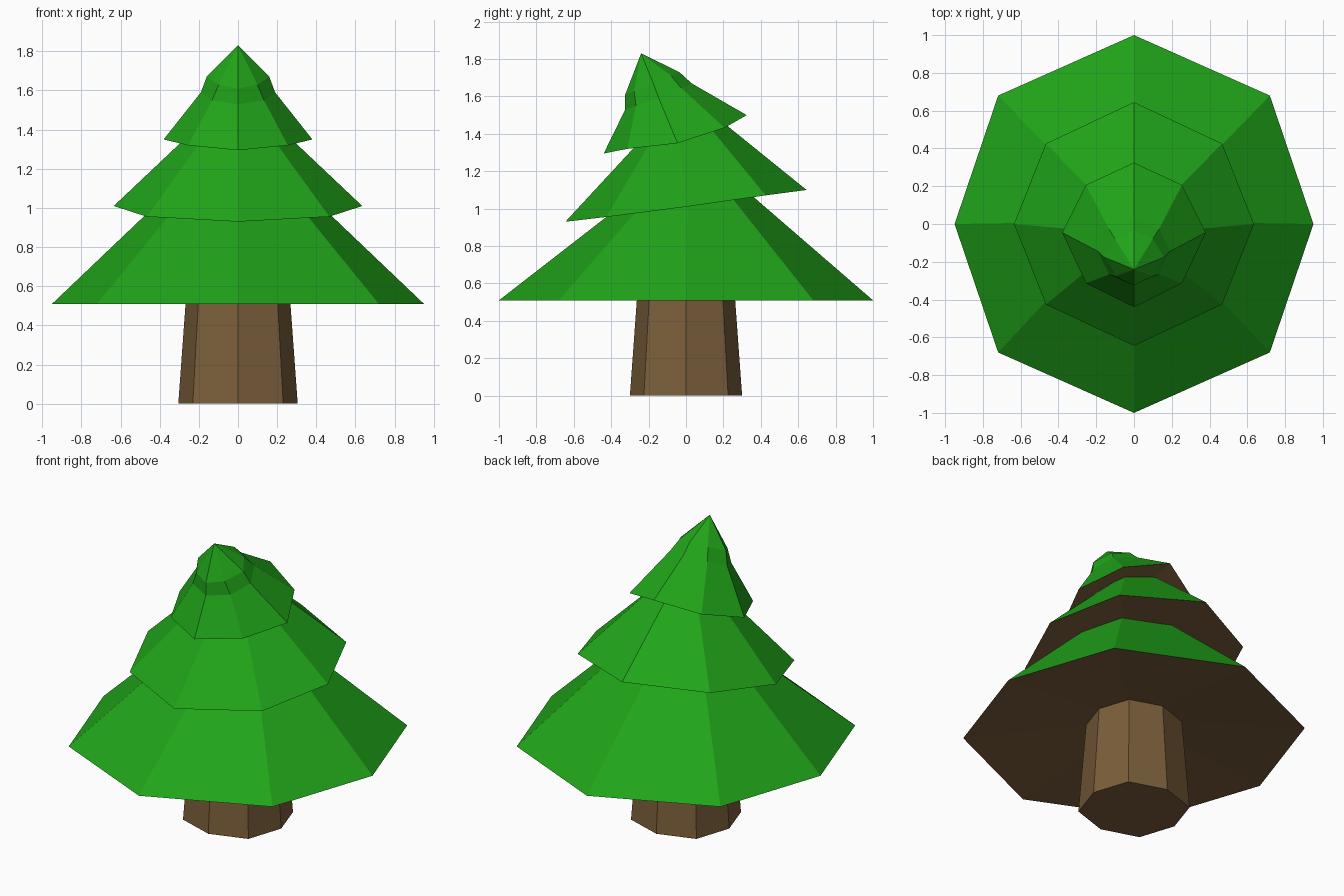
import bpy, bmesh

if "Cube" in bpy.data.objects:
    bpy.data.objects.remove(bpy.data.objects["Cube"])


def material(name, rgb):
    m = bpy.data.materials.new(name)
    m.diffuse_color = (*rgb, 1)
    m.use_nodes = True
    m.node_tree.nodes["Principled BSDF"].inputs["Base Color"].default_value = m.diffuse_color
    return m


GREEN = material("needles", (0.0145, 0.375, 0.0098))
BROWN = material("bark", (0.195, 0.112, 0.043))


def ring(front, side, back, kx=0.757, ky=0.68, kz=0.68):
    """Eight-sided loop from front (y, z), side (x, y, z) and back (y, z).
    kx, ky, kz place the in-between corners."""
    x, y, z = side

    def corner(end, sign):
        return (sign * kx * x, y + ky * (end[0] - y), z + kz * (end[1] - z))

    return [(0, *front), corner(front, 1), (x, y, z), corner(back, 1),
            (0, *back), corner(back, -1), (-x, y, z), corner(front, -1)]


def loft(name, rings, mats, apex=None, hollow=None):
    """Joins the rings upward; the underside takes the last material
    and rises to the hollow point if one is given."""
    bm = bmesh.new()
    loops = [[bm.verts.new(p) for p in ring(*r)] for r in rings]

    def fan(loop, point):
        tip = bm.verts.new(point)
        return [bm.faces.new((loop[i], loop[(i + 1) % 8], tip)) for i in range(8)]

    for a, b in zip(loops, loops[1:]):
        for i in range(8):
            j = (i + 1) % 8
            bm.faces.new((a[i], a[j], b[j], b[i]))
    if apex:
        fan(loops[-1], apex)
    else:
        bm.faces.new(loops[-1])
    under = fan(loops[0], hollow) if hollow else [bm.faces.new(loops[0][::-1])]
    for f in under:
        f.material_index = len(mats) - 1
    bmesh.ops.recalc_face_normals(bm, faces=bm.faces[:])
    me = bpy.data.meshes.new(name)
    bm.to_mesh(me)
    bm.free()
    for m in mats:
        me.materials.append(m)
    ob = bpy.data.objects.new(name, me)
    bpy.context.collection.objects.link(ob)
    return ob


# Tapered trunk
loft("trunk", [((-0.30, 0), (0.305, 0, 0), (0.30, 0), 0.757, 0.75),
               ((-0.255, 0.62), (0.26, 0, 0.62), (0.255, 0.62), 0.757, 0.75)],
     [BROWN])

# Two skirts of branches, the upper one tilted forward
loft("lower_branches", [((-1.0, 0.51), (0.95, 0, 0.51), (1.0, 0.51)),
                        ((-0.24, 1.10), (0.31, 0.01, 1.12), (0.26, 1.15))],
     [GREEN, BROWN], hollow=(0, 0, 0.60))
loft("middle_branches", [((-0.645, 0.93), (0.635, 0, 1.01), (0.645, 1.10), 0.735, 0.66),
                         ((-0.21, 1.40), (0.18, -0.04, 1.44), (0.15, 1.50))],
     [GREEN, BROWN], hollow=(0, 0, 1.06))

# Top skirt bends into the drooping tip
loft("top_branches", [((-0.44, 1.295), (0.38, -0.045, 1.35), (0.325, 1.50), 0.67, 0.68, 0.55),
                      ((-0.325, 1.53), (0.19, -0.145, 1.59), (0.03, 1.67), 0.70),
                      ((-0.325, 1.61), (0.16, -0.175, 1.67), (-0.035, 1.73), 0.62)],
     [GREEN, BROWN], apex=(0, -0.24, 1.83), hollow=(0, -0.05, 1.40))
